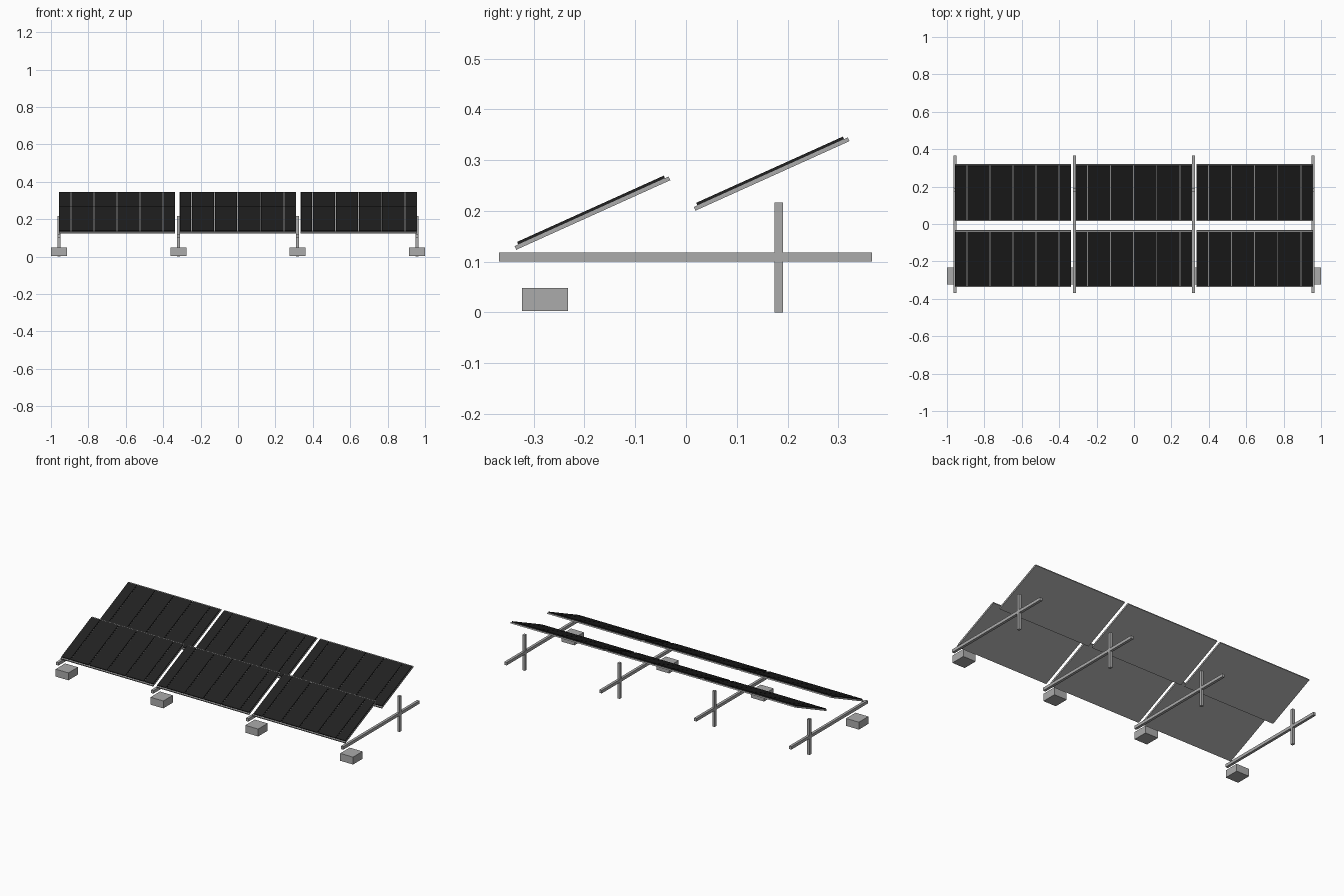
import bpy
import math
from mathutils import Matrix, Vector

cube = bpy.data.objects.get("Cube")
if cube:
    bpy.data.objects.remove(cube, do_unlink=True)


def material(name, color):
    mat = bpy.data.materials.new(name)
    mat.use_nodes = True
    mat.diffuse_color = color
    mat.node_tree.nodes["Principled BSDF"].inputs["Base Color"].default_value = color
    return mat


GREY = material("metal_grey", (0.41, 0.41, 0.41, 1))
BLACK = material("cell_black", (0.015, 0.015, 0.015, 1))


def box(name, center, size, mat, placement=Matrix()):
    """Flat-faced box, sized in its own space and then placed."""
    bpy.ops.mesh.primitive_cube_add(size=1)
    obj = bpy.context.object
    obj.name = name
    obj.data.transform(Matrix.Translation(center) @ Matrix.Diagonal((*size, 1)))
    obj.matrix_world = placement
    obj.data.materials.append(mat)
    return obj


# Four ground supports: rail, rear post and front ballast block
for i in range(4):
    x = -0.957 + i * 0.638
    box(f"rail_{i + 1}", (x, -0.001, 0.109), (0.016, 0.734, 0.018), GREY)
    box(f"rear_post_{i + 1}", (x, 0.183, 0.108), (0.016, 0.017, 0.216), GREY)
    box(f"ballast_block_{i + 1}", (x, -0.278, 0.025), (0.086, 0.091, 0.045), GREY)

# Solar panels: two tilted rows of three
WIDTH, LENGTH, THICK = 0.622, 0.333, 0.008
CELL_LENGTH, CELL_THICK = 0.317, 0.0055
PITCH, GAP, EDGE = 0.1235, 0.005, 0.309
TILT = Matrix.Rotation(math.radians(24.3), 4, "X")

# Strip limits: half strips at both ends, full strips between
cuts = [-EDGE] + [(k - 2) * PITCH for k in range(5)] + [EDGE]

for row, (y, z) in {"front": (-0.186, 0.199), "rear": (0.167, 0.276)}.items():
    for col, x in enumerate((-0.647, -0.002, 0.645), 1):
        place = Matrix.Translation(Vector((x, y, z))) @ TILT
        box(f"{row}_panel_frame_{col}", (0, 0, -THICK / 2),
            (WIDTH, LENGTH, THICK), GREY, place)
        for s, (a, b) in enumerate(zip(cuts, cuts[1:])):
            left = a + (GAP / 2 if s > 0 else 0)
            right = b - (GAP / 2 if s < 5 else 0)
            box(f"{row}_panel_{col}_cell_strip_{s + 1}",
                ((left + right) / 2, 0, CELL_THICK / 2),
                (right - left, CELL_LENGTH, CELL_THICK), BLACK, place)
